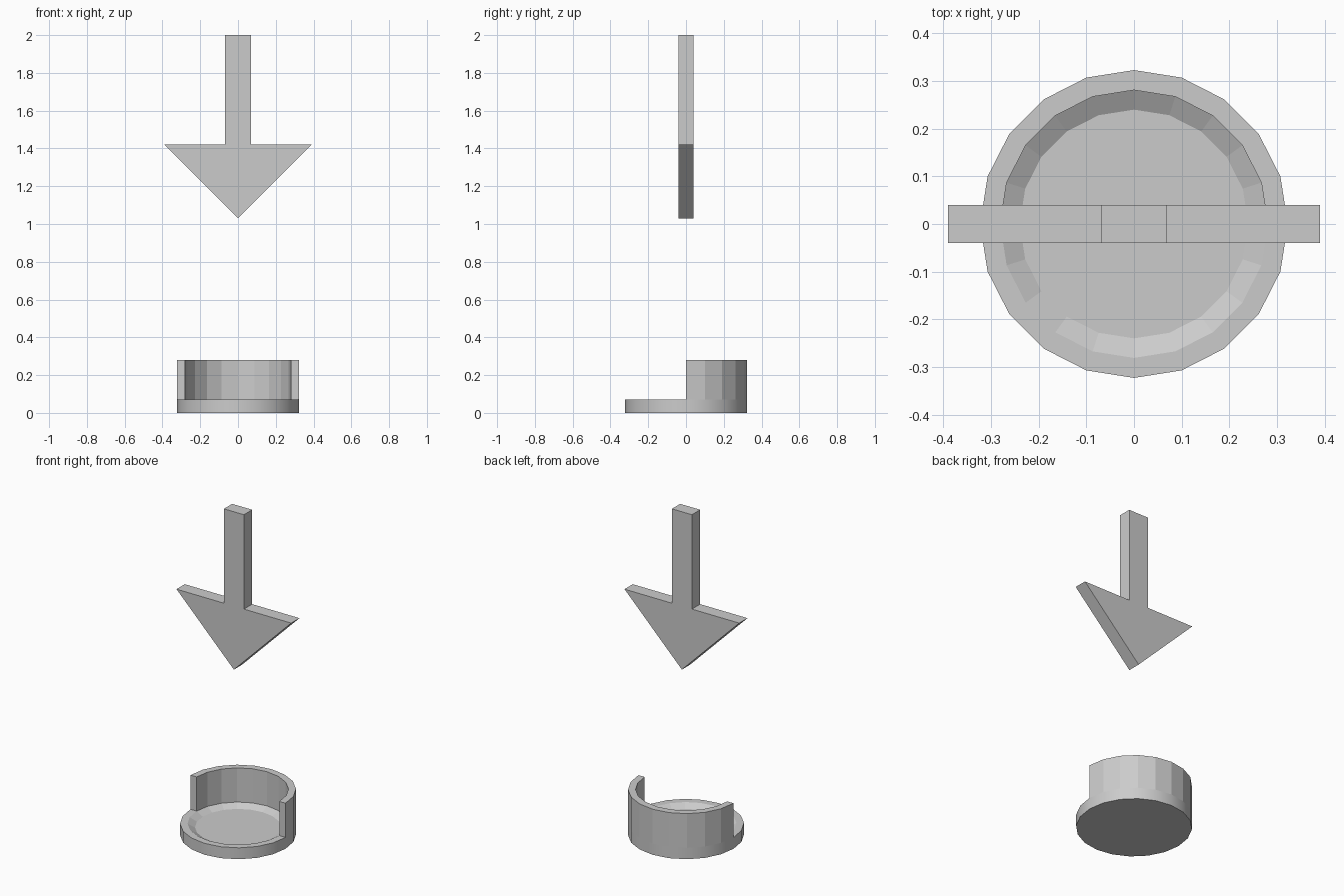
import bpy, bmesh
from math import cos, sin, pi

if "Cube" in bpy.data.objects:
    bpy.data.objects.remove(bpy.data.objects["Cube"])

N = 20                      # sides of the round base
R_OUT, R_IN, R_FLOOR = 0.323, 0.281, 0.24
RIM_Z, WALL_Z, DISH = 0.07, 0.28, 0.023


def finish(bm, name):
    bmesh.ops.recalc_face_normals(bm, faces=bm.faces)
    mesh = bpy.data.meshes.new(name)
    bm.to_mesh(mesh)
    bm.free()
    obj = bpy.data.objects.new(name, mesh)
    bpy.context.collection.objects.link(obj)
    return obj


def ring(bm, r, z):
    return [bm.verts.new((r * cos(2 * pi * i / N), r * sin(2 * pi * i / N), z))
            for i in range(N)]


def bridge(bm, a, b):
    return [bm.faces.new((a[i], a[(i + 1) % N], b[(i + 1) % N], b[i]))
            for i in range(N)]


# Round base with a shallow dished floor
bm = bmesh.new()
bottom = ring(bm, R_OUT, 0)
rim_out = ring(bm, R_OUT, RIM_Z)
rim_in = ring(bm, R_IN, RIM_Z)
floor = ring(bm, R_FLOOR, RIM_Z - DISH)
bm.faces.new(bottom)
for f in bridge(bm, bottom, rim_out):
    f.smooth = True
rim = bridge(bm, rim_out, rim_in)
bridge(bm, rim_in, floor)
bm.faces.new(floor)

# Half-round wall raised from the back half of the rim
for f in rim:
    f.smooth = False
ext = bmesh.ops.extrude_face_region(bm, geom=rim[:N // 2])
top = [g for g in ext["geom"] if isinstance(g, bmesh.types.BMVert)]
bmesh.ops.delete(bm, geom=[f for f in rim[:N // 2] if f.is_valid],
                 context='FACES_ONLY')
bmesh.ops.translate(bm, verts=top, vec=(0, 0, WALL_Z - RIM_Z))
for f in bm.faces:
    if any(v.co.z > RIM_Z + 0.01 for v in f.verts):
        f.smooth = False
finish(bm, "round_base_with_wall")

# Flat arrow pointing down at the base
half = [(0.068, 2.0), (0.068, 1.42), (0.39, 1.42)]
outline = half + [(0, 1.03)] + [(-x, z) for x, z in reversed(half)]
bm = bmesh.new()
face = bm.faces.new([bm.verts.new((x, -0.04, z)) for x, z in outline])
ext = bmesh.ops.extrude_face_region(bm, geom=[face], use_keep_orig=True)
back = [g for g in ext["geom"] if isinstance(g, bmesh.types.BMVert)]
bmesh.ops.translate(bm, verts=back, vec=(0, 0.08, 0))
finish(bm, "down_arrow")
